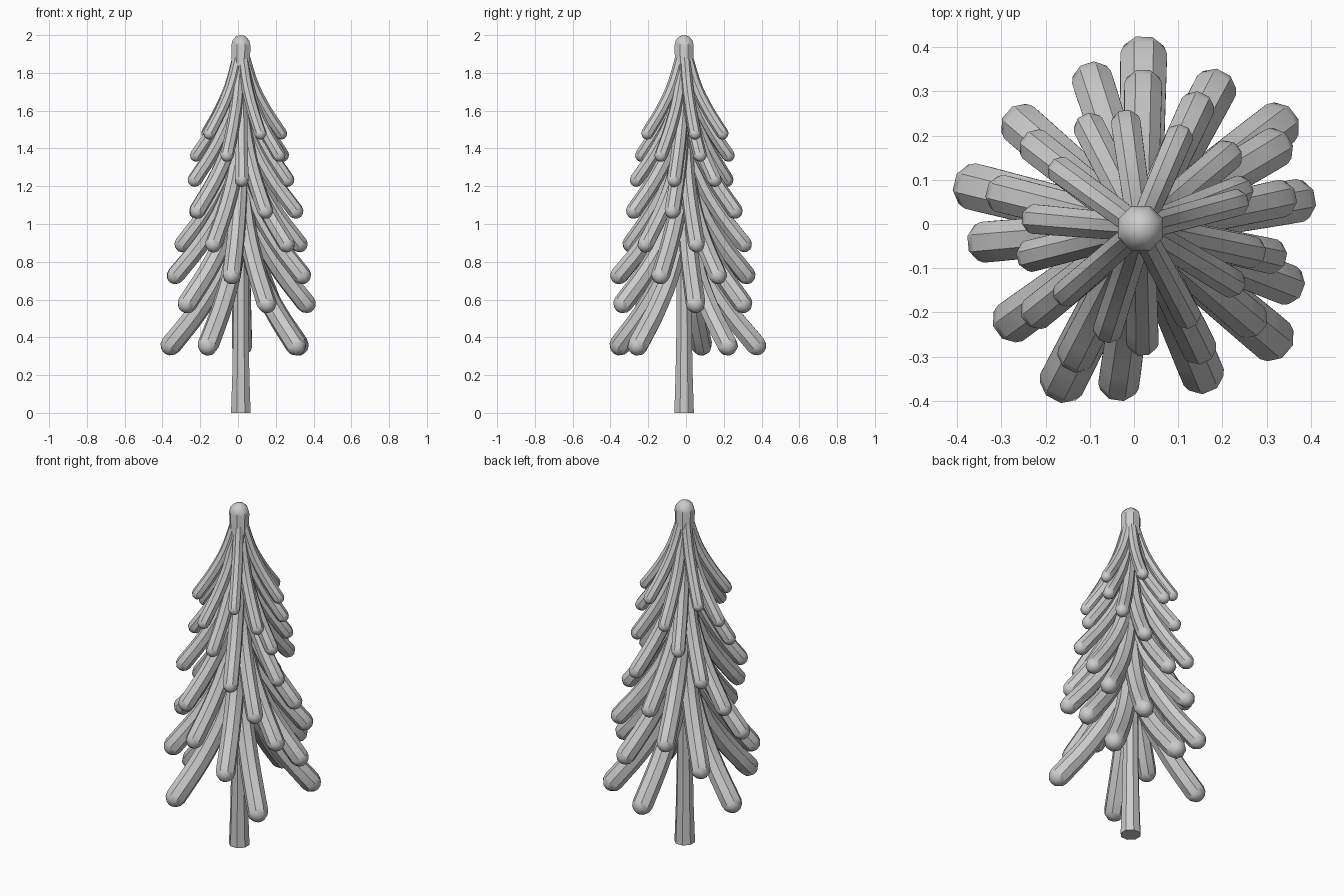
import bpy, bmesh, math
from mathutils import Vector

if "Cube" in bpy.data.objects:
    bpy.data.objects.remove(bpy.data.objects["Cube"])

CX, CY = 0.015, -0.01      # trunk axis
SIDES = 8


def smooth_path(pts, steps=3):
    """Catmull-Rom resampling of a short list of points."""
    ext = [2 * pts[0] - pts[1]] + pts + [2 * pts[-1] - pts[-2]]
    out = []
    for i in range(1, len(ext) - 2):
        a, b, c, d = ext[i - 1:i + 3]
        for s in range(steps):
            t = s / steps
            out.append(0.5 * (2 * b + (c - a) * t + (2 * a - 5 * b + 4 * c - d) * t ** 2
                              + (3 * b - a - 3 * c + d) * t ** 3))
    return out + [pts[-1]]


def tube(bm, path, radii, side, dome=True):
    """Sweep a polygon along a path, with a rounded far end."""
    n = len(path)
    stations = []
    for i, p in enumerate(path):
        t = (path[min(i + 1, n - 1)] - path[max(i - 1, 0)]).normalized()
        stations.append((p, t, radii[i]))
    if dome:
        p, t, r = stations[-1]
        for a in (30, 58, 78):
            a = math.radians(a)
            stations.append((p + t * r * math.sin(a), t, r * math.cos(a)))
    rings = []
    for p, t, r in stations:
        v = side.cross(t).normalized()
        u = t.cross(v)
        rings.append([bm.verts.new(p + r * (u * math.cos(k) + v * math.sin(k)))
                      for k in (2 * math.pi * (j + 0.5) / SIDES for j in range(SIDES))])
    for a, b in zip(rings, rings[1:]):
        for j in range(SIDES):
            k = (j + 1) % SIDES
            bm.faces.new((a[j], a[k], b[k], b[j]))
    bm.faces.new(rings[0][::-1])
    bm.faces.new(rings[-1])


def finish(bm, name):
    bmesh.ops.recalc_face_normals(bm, faces=bm.faces)
    mesh = bpy.data.meshes.new(name)
    bm.to_mesh(mesh)
    bm.free()
    ob = bpy.data.objects.new(name, mesh)
    bpy.context.collection.objects.link(ob)
    bpy.ops.object.select_all(action='DESELECT')
    ob.select_set(True)
    bpy.context.view_layer.objects.active = ob
    bpy.ops.object.shade_smooth_by_angle(angle=math.radians(40))


# Trunk: slightly tapered, flared foot, domed top
bm = bmesh.new()
trunk = [(0, 0.056), (0.2, 0.049), (0.5, 0.043), (1.0, 0.042), (1.6, 0.045), (1.945, 0.055)]
tube(bm, [Vector((CX, CY, z)) for z, r in trunk], [r for z, r in trunk], Vector((1, 0, 0)))
finish(bm, "trunk")

# Branch tiers: tip height, tip distance, tip thickness, first angle, drop
tiers = [
    (0.36, 0.38, 0.057, 89, 0.66),
    (0.58, 0.35, 0.053, 62, 0.63),
    (0.73, 0.345, 0.050, 31, 0.60),
    (0.895, 0.315, 0.046, 12, 0.58),
    (1.07, 0.295, 0.043, -12, 0.56),
    (1.235, 0.25, 0.039, 40, 0.53),
    (1.365, 0.235, 0.036, 21, 0.50),
    (1.48, 0.22, 0.033, 67, 0.46),
]
# Drooping branch shape: fraction of reach, fraction of drop
droop = [(0.03, 1.0), (0.14, 0.8), (0.33, 0.53), (0.63, 0.26), (1.0, 0.0)]

for n, (z, reach, r, start, drop) in enumerate(tiers):
    bm = bmesh.new()
    for i in range(5):
        a = math.radians(start + 77 * i)
        out = Vector((math.cos(a), math.sin(a), 0))
        pts = [Vector((CX, CY, z + drop * v)) + out * reach * h for h, v in droop]
        path = smooth_path(pts)
        radii = [r * (0.85 + 0.15 * k / (len(path) - 1)) for k in range(len(path))]
        tube(bm, path, radii, Vector((-out.y, out.x, 0)))
    finish(bm, f"branch_tier_{n + 1}")
